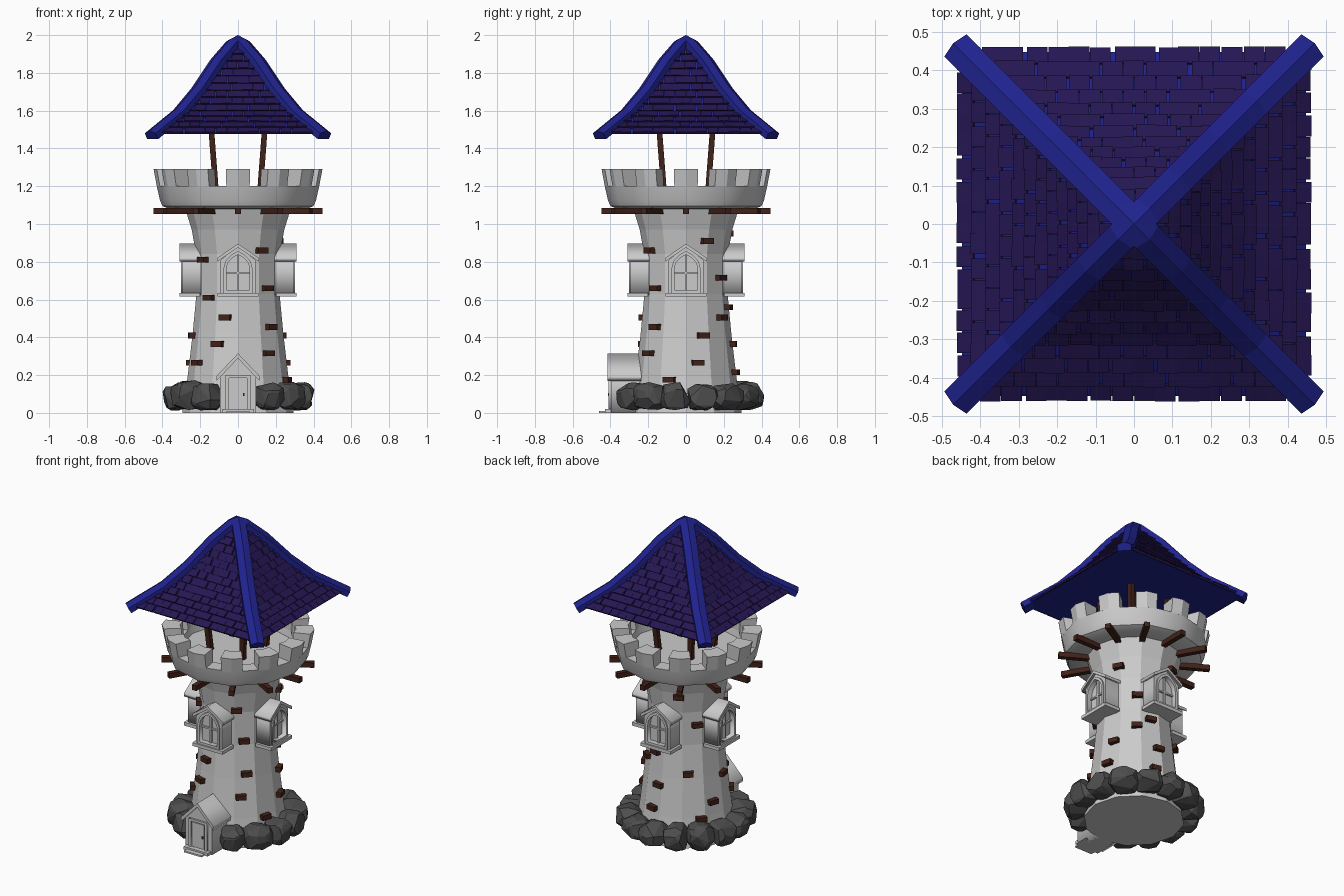
import bpy, bmesh, random
from math import sin, cos, pi, radians, hypot
from mathutils import Vector, Matrix

if "Cube" in bpy.data.objects:
    bpy.data.objects.remove(bpy.data.objects["Cube"])

random.seed(4)


def mat(name, c):
    m = bpy.data.materials.new(name)
    m.diffuse_color = (*c, 1)
    m.use_nodes = True
    m.node_tree.nodes["Principled BSDF"].inputs["Base Color"].default_value = m.diffuse_color
    return m


WOOD = mat("dark_wood", (0.055, 0.016, 0.009))
ROCK = mat("dark_stone", (0.075, 0.075, 0.075))
TILE = mat("roof_tile", (0.018, 0.008, 0.085))
BLUE = mat("roof_trim", (0.014, 0.016, 0.27))


def finish(name, bm, material=None, M=None):
    bmesh.ops.recalc_face_normals(bm, faces=bm.faces)
    me = bpy.data.meshes.new(name)
    bm.to_mesh(me)
    bm.free()
    if M:
        me.transform(M)
    if material:
        me.materials.append(material)
    ob = bpy.data.objects.new(name, me)
    bpy.context.collection.objects.link(ob)
    return ob


def add_loft(bm, rings):
    """Skin a list of equal-length rings and cap both ends."""
    R = [[bm.verts.new(p) for p in r] for r in rings]
    n = len(R[0])
    for a, b in zip(R, R[1:]):
        for i in range(n):
            bm.faces.new((a[i], a[(i + 1) % n], b[(i + 1) % n], b[i]))
    bm.faces.new(R[0])
    bm.faces.new(R[-1])


def loft(name, rings, material=None, M=None):
    bm = bmesh.new()
    add_loft(bm, rings)
    return finish(name, bm, material, M)


def lathe(name, prof, n, start=0, material=None):
    return loft(name, [[(r * cos(start + 2 * pi * i / n), r * sin(start + 2 * pi * i / n), z)
                        for i in range(n)] for r, z in prof], material)


def box(name, x, y, z, material=None, M=None):
    return loft(name, [[(x[0], y[0], h), (x[1], y[0], h), (x[1], y[1], h), (x[0], y[1], h)] for h in z], material, M)


def plate(name, loops, y0, y1, M=None):
    """Extrude outlines (later ones are holes) drawn in x/z from y0 to y1."""
    cu = bpy.data.curves.new(name, 'CURVE')
    cu.dimensions, cu.fill_mode, cu.extrude = '2D', 'BOTH', abs(y1 - y0) / 2
    for pts in loops:
        s = cu.splines.new('POLY')
        s.points.add(len(pts) - 1)
        for p, (x, z) in zip(s.points, pts):
            p.co = (x, z, 0, 1)
        s.use_cyclic_u = True
    tmp = bpy.data.objects.new(name + "_outline", cu)
    bpy.context.collection.objects.link(tmp)
    me = bpy.data.meshes.new_from_object(tmp.evaluated_get(bpy.context.evaluated_depsgraph_get()))
    bpy.data.objects.remove(tmp)
    bm = bmesh.new()
    bm.from_mesh(me)
    bpy.data.meshes.remove(me)
    bmesh.ops.remove_doubles(bm, verts=bm.verts, dist=1e-5)
    base = Matrix.Translation((0, (y0 + y1) / 2, 0)) @ Matrix.Rotation(pi / 2, 4, 'X')
    return finish(name, bm, None, (M or Matrix()) @ base)


def Rz(a):
    return Matrix.Rotation(a, 4, 'Z')


def interp(tab, t):
    for (a, va), (b, vb) in zip(tab, tab[1:]):
        if t <= b:
            return va + (vb - va) * (t - a) / (b - a)
    return tab[-1][1]


# Tower shaft and flared parapet
BODY = [(0.295, 0), (0.268, 0.18), (0.24, 0.42), (0.22, 0.63), (0.222, 0.84), (0.245, 0.97), (0.285, 1.1)]
lathe("tower_shaft", BODY, 12)
crown = lathe("parapet", [(0.27, 1.08), (0.37, 1.083), (0.4, 1.095), (0.413, 1.125), (0.43, 1.2),
                          (0.335, 1.2), (0.325, 1.16)], 12)
bpy.context.view_layer.objects.active = crown
crown.select_set(True)
bpy.ops.object.shade_smooth_by_angle(angle=radians(40))

# Battlements and the beams under the parapet
for i in range(12):
    rings = []
    for z, ro, ri in ((1.195, 0.429, 0.335), (1.29, 0.447, 0.34)):
        k = cos(pi / 12) / cos(radians(15 - 8.5))
        rings.append([(r * cos(radians(a)), r * sin(radians(a)), z) for r, a in
                      ((ro * k, -8.5), (ro, 0), (ro * k, 8.5), (ri * k, 8.5), (ri, 0), (ri * k, -8.5))])
    loft("merlon", rings, None, Rz(i * pi / 6))
    box("parapet_beam", (0.2, 0.447), (-0.016, 0.016), (1.052, 1.084), WOOD, Rz(i * pi / 6))

# Wooden pegs winding round the shaft: height, angle
PEGS = [(.175, -19), (.175, 144), (.215, 78), (.265, 14), (.265, -146), (.265, 162), (.315, -51), (.365, -116),
        (.365, 85), (.41, 22), (.41, 186), (.455, -43), (.455, 128), (.505, 54), (.505, -107), (.56, 75),
        (.61, -133), (.66, -46), (.715, 55), (.76, 142), (.81, -145), (.86, -57), (.91, 28), (.95, 115)]
for z, a in PEGS:
    r = interp([(h, q) for q, h in BODY], z)
    box("peg", (r - 0.05, r + 0.022), (-0.031, 0.031), (z - 0.015, z + 0.015), WOOD, Rz(radians(a)))


# Gabled windows on four sides
def arch(w, z0, z1, z2):
    side = [(w * cos(t * pi / 10) ** 0.8, z1 + (z2 - z1) * (t / 5) ** 0.8) for t in range(5)]
    return [(-w, z0), (w, z0)] + side + [(0, z2)] + [(-x, z) for x, z in side[::-1]]


def gable(w, ze, zp, t):
    return [(-w, ze), (-w, ze - t), (0, zp - t), (w, ze - t), (w, ze), (0, zp)]


for i in range(4):
    M = Rz(i * pi / 2)
    house = [(-.092, .625), (.092, .625), (.092, .81), (0, .88), (-.092, .81)]
    plate("window_back", [house], -.15, -.268, M)
    plate("window_wall", [house, arch(.064, .65, .755, .84)], -.268, -.293, M)
    plate("window_trim", [arch(.077, .636, .755, .857), arch(.062, .65, .755, .838)], -.29, -.301, M)
    plate("window_roof", [gable(.108, .822, .896, .02)], -.19, -.309, M)
    box("window_sill", (-.108, .108), (-.31, -.2), (.615, .636), None, M)
    box("window_mullion", (-.005, .005), (-.28, -.26), (.645, .835), None, M)
    box("window_crossbar", (-.064, .064), (-.278, -.26), (.735, .745), None, M)

# Door porch
plate("porch", [[(-.095, 0), (.095, 0), (.095, .19), (0, .295), (-.095, .19)]], -.2, -.398)
plate("porch_roof", [gable(.114, .195, .315, .026)], -.22, -.415)
plate("door_frame", [[(-.065, .015), (.065, .015), (.065, .2), (-.065, .2)],
                     [(-.047, .02), (.047, .02), (.047, .185), (-.047, .185)]], -.39, -.41)
box("door_panel", (-.04, .04), (-.403, -.39), (.022, .178))
box("door_knob", (.027, .035), (-.412, -.4), (.09, .104), ROCK)
box("porch_step", (-.085, .085), (-.43, -.3), (0, .02))
box("lower_step", (-.062, .062), (-.46, -.3), (0, .01))

# Boulders round the foot, leaving a gap for the door
for i in range(13):
    a = radians(-90 + 30 + i * 25)
    bm = bmesh.new()
    sx, sy, sz = random.uniform(.08, .095), random.uniform(.078, .095), random.uniform(.07, .085)
    for _ in range(38):
        v = Vector([random.gauss(0, 1) for _ in range(3)]).normalized()
        v = Vector([(abs(c) ** 0.75) * (1 if c > 0 else -1) for c in v])
        bm.verts.new((v.x * sx, v.y * sy, max(v.z * sz, -sz * .95)))
    res = bmesh.ops.convex_hull(bm, input=bm.verts)
    inner = {g for g in res["geom_interior"] + res["geom_unused"] if isinstance(g, bmesh.types.BMVert)}
    bmesh.ops.delete(bm, geom=list(inner), context='VERTS')
    bmesh.ops.dissolve_limit(bm, angle_limit=radians(9), verts=bm.verts, edges=bm.edges)
    finish("boulder", bm, ROCK, Matrix.Translation((.325 * cos(a), .325 * sin(a), sz + .01)) @ Rz(a))

# Roof posts, leaning slightly outward
for sx in (-1, 1):
    for sy in (-1, 1):
        rings = [[(sx * c + u * .015, sy * c + v * .015, z) for u, v in ((-1, -1), (1, -1), (1, 1), (-1, 1))]
                 for c, z in ((.115, 1.15), (.143, 1.52))]
        loft("roof_post", rings, WOOD)

# Roof core with flat underside
ROOF = [(.452, 1.477), (.31, 1.59), (.21, 1.71), (.11, 1.86), (.02, 1.965)]
lathe("roof_core", [((d - .004) * 2 ** .5, z) for d, z in ROOF], 4, pi / 4, BLUE)

# Shingle courses on each face
length = [0]
for p, q in zip(ROOF, ROOF[1:]):
    length.append(length[-1] + hypot(q[0] - p[0], q[1] - p[1]))
ROWS, TW = 14, 0.057


def on_roof(k):
    t = length[-1] * k / ROWS
    return interp(list(zip(length, [p[0] for p in ROOF])), t), interp(list(zip(length, [p[1] for p in ROOF])), t)


for f in range(4):
    bm = bmesh.new()
    for k in range(ROWS):
        (d0, z0), (d1, z1) = on_roof(k), on_roof(k + 1)
        n = Vector((z1 - z0, d0 - d1)).normalized()
        for j in range(-9, 10):
            a = (j - 0.5 * (k % 2)) * TW + random.uniform(-.005, .005)
            b = a + TW - .003
            if b < -d0 + .004 or a > d0 - .004:
                continue
            lift = random.uniform(.011, .016)
            rings = []
            for d, z, h in ((d0, z0, lift), (d1, z1, .005)):
                u, v = max(-d, min(d, a)), max(-d, min(d, b))
                rings.append([(u, -d, z), (v, -d, z), (v, -d - n.x * h, z + n.y * h), (u, -d - n.x * h, z + n.y * h)])
            add_loft(bm, rings)
    finish("roof_shingles", bm, TILE, Rz(f * pi / 2))

# Ridge caps swept down the four hips
path = [Vector((0, 1.97)), Vector((.04, 1.955))] + [Vector((d * 2 ** .5, z)) for d, z in ROOF[-2:0:-1]]
path.append(Vector((.65, 1.468)))
rings = []
for i, p in enumerate(path):
    t = (path[min(i + 1, len(path) - 1)] - path[max(i - 1, 0)]).normalized()
    n = Vector((0, 1)) if i == 0 else Vector((-t.y, t.x))
    rings.append([(p.x + n.x * h, w, p.y + n.y * h) for w, h in
                  ((-.041, -.022), (.041, -.022), (.041, .014), (0, .03), (-.041, .014))])
for f in range(4):
    loft("roof_hip_cap", rings, BLUE, Rz(pi / 4 + f * pi / 2))
